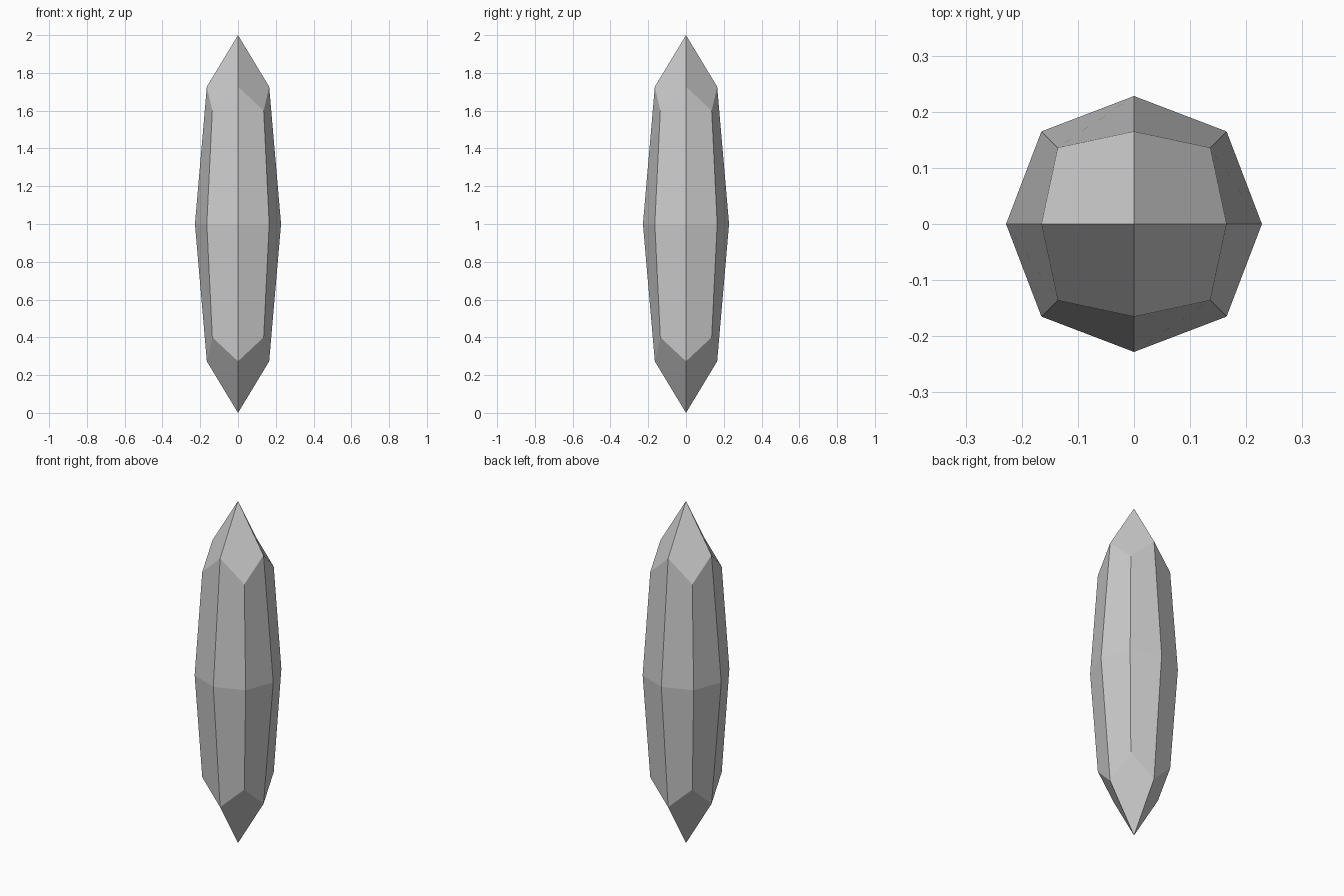
import bpy
import bmesh

cube = bpy.data.objects.get("Cube")
if cube:
    bpy.data.objects.remove(cube, do_unlink=True)

# Crystal colour
grey = bpy.data.materials.new("crystal_grey")
grey.use_nodes = True
colour = (0.6, 0.6, 0.6, 1)
grey.diffuse_color = colour
grey.node_tree.nodes["Principled BSDF"].inputs["Base Color"].default_value = colour

bm = bmesh.new()
AXIS = [(1, 0), (0, 1), (-1, 0), (0, -1)]
DIAGONAL = [(1, 1), (-1, 1), (-1, -1), (1, -1)]


def ring(axis_r, axis_z, corner, corner_z):
    """Eight points alternating between axis points and diagonal corners."""
    verts = []
    for (ax, ay), (dx, dy) in zip(AXIS, DIAGONAL):
        verts.append(bm.verts.new((ax * axis_r, ay * axis_r, axis_z)))
        verts.append(bm.verts.new((dx * corner, dy * corner, corner_z)))
    return verts


# Wide middle ring, shared by both halves
waist = ring(0.228, 1, 0.165, 1)

# Each half: tapering sides and a four-sided kite point
for side in (1, -1):
    shoulder = ring(0.165, 1 + side * 0.727, 0.136, 1 + side * 0.6)
    tip = bm.verts.new((0, 0, 1 + side))
    for i in range(8):
        j = (i + 1) % 8
        bm.faces.new((waist[i], waist[j], shoulder[j], shoulder[i]))
    for i in range(0, 8, 2):
        bm.faces.new((shoulder[i], shoulder[i + 1], shoulder[(i + 2) % 8], tip))

bmesh.ops.recalc_face_normals(bm, faces=bm.faces)
mesh = bpy.data.meshes.new("crystal")
bm.to_mesh(mesh)
bm.free()
mesh.materials.append(grey)
crystal = bpy.data.objects.new("crystal", mesh)
bpy.context.collection.objects.link(crystal)
